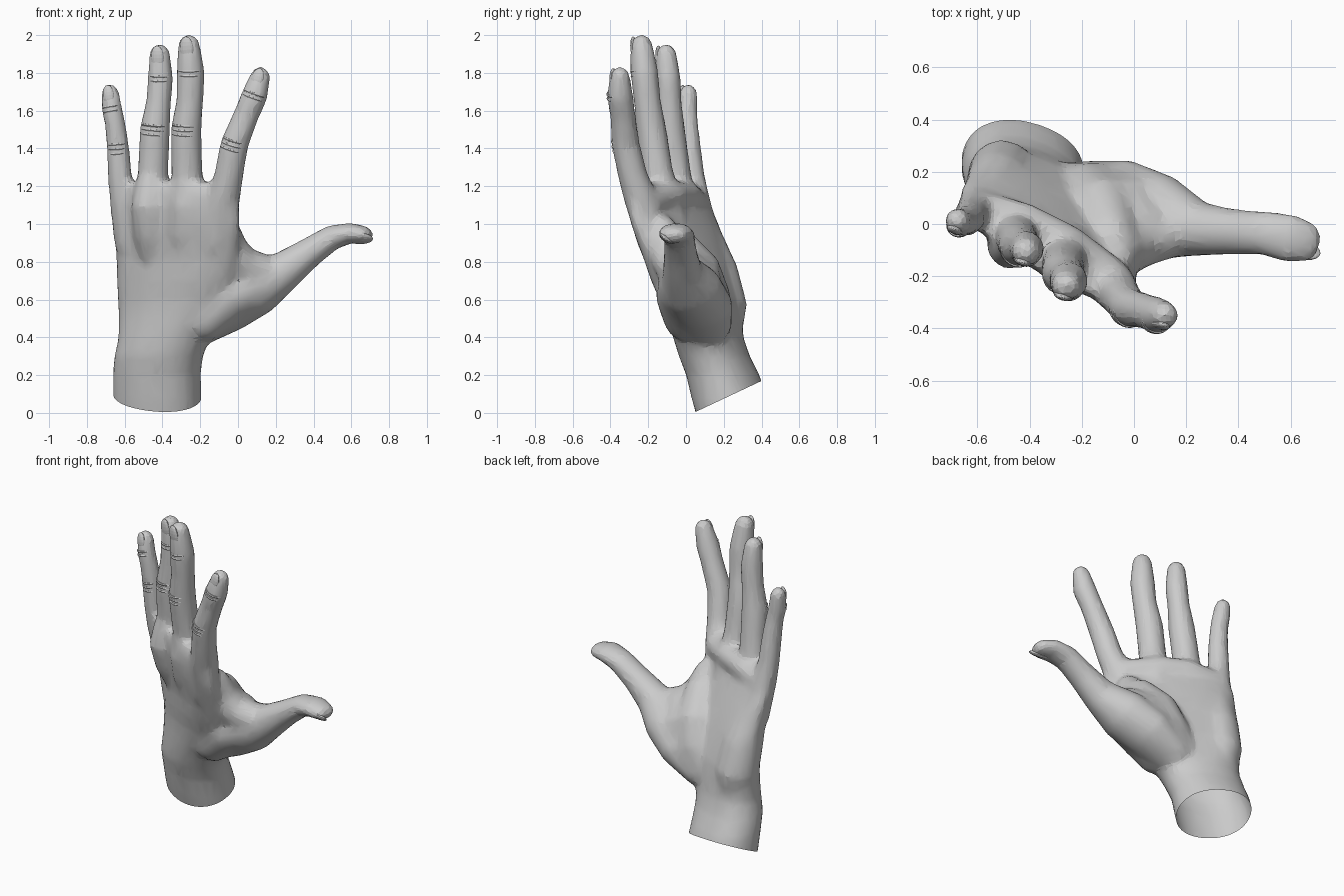
import bpy, bmesh, math
from mathutils import Vector, Matrix

if "Cube" in bpy.data.objects:
    bpy.data.objects.remove(bpy.data.objects["Cube"])

SIDES = 24
GROW = 0.005          # offsets the slight shrink of smoothing
bm = bmesh.new()


def loft(rings):
    """Skin a list of point rings into a closed solid."""
    loops = [[bm.verts.new(p) for p in ring] for ring in rings]
    faces = [bm.faces.new(loops[0]), bm.faces.new(loops[-1][::-1])]
    for a, b in zip(loops, loops[1:]):
        for i in range(SIDES):
            j = (i + 1) % SIDES
            faces.append(bm.faces.new((a[i], b[i], b[j], a[j])))
    bmesh.ops.recalc_face_normals(bm, faces=faces)


def oval(c, u, v, ru, rv, power=2.0):
    pts = []
    for i in range(SIDES):
        t = 2 * math.pi * i / SIDES
        cu, sv = math.cos(t), math.sin(t)
        pts.append(c + u * ru * math.copysign(abs(cu) ** (2 / power), cu)
                   + v * rv * math.copysign(abs(sv) ** (2 / power), sv))
    return pts


def tube(path, ref):
    """Sweep ovals along (x, y, z, ru[, rv]) points, with rounded ends."""
    cs = [Vector(p[:3]) for p in path]
    rings = []
    for i, c in enumerate(cs):
        d = (cs[min(i + 1, len(cs) - 1)] - cs[max(i - 1, 0)]).normalized()
        u = (ref - d * ref.dot(d)).normalized()
        rings.append((c, d, u, d.cross(u), path[i][3] + GROW, path[i][-1] + GROW))
    out = [oval(c, u, v, ru, rv) for c, d, u, v, ru, rv in rings]
    for end, sign in ((0, -1), (-1, 1)):
        c, d, u, v, ru, rv = rings[end]
        for ang in (25, 48, 68, 82):
            s, k = math.sin(math.radians(ang)), math.cos(math.radians(ang))
            ring = oval(c + d * sign * min(ru, rv) * s, u, v, ru * k, rv * k)
            out.append(ring) if sign > 0 else out.insert(0, ring)
    loft(out)


# forearm, wrist and palm: (x, y, z, half width, half depth, turn)
palm = [(-.427, .28, -.10, .233, .187, -21), (-.427, .228, .085, .233, .187, -21),
        (-.43, .195, .20, .233, .178, -22), (-.42, .15, .30, .238, .168, -23),
        (-.39, .118, .40, .25, .158, -25), (-.36, .095, .50, .29, .153, -28),
        (-.33, .07, .60, .325, .15, -28), (-.32, .035, .70, .345, .142, -30),
        (-.32, .01, .80, .365, .127, -32), (-.32, -.025, .90, .375, .118, -32),
        (-.325, -.06, 1.0, .387, .108, -32), (-.33, -.09, 1.1, .383, .094, -31),
        (-.335, -.105, 1.17, .365, .08, -30), (-.34, -.115, 1.22, .33, .055, -29)]
rings = []
for x, y, z, a, b, turn in palm:
    t = math.radians(turn)
    u = Vector((math.cos(t), math.sin(t), 0))
    v = Vector((-math.sin(t), math.cos(t), 0))
    rings.append(oval(Vector((x, y, z)), u, v, a + GROW, b + GROW, 2.15))
loft(rings)

# fingers from base to tip: (x, y, z, radius)
fingers = {
    "index": [(-.12, -.17, .9, .08), (-.075, -.245, 1.15, .083), (-.05, -.28, 1.25, .073),
              (-.02, -.32, 1.42, .070), (.045, -.335, 1.58, .063), (.088, -.35, 1.68, .066),
              (.117, -.35, 1.78, .050)],
    "middle": [(-.25, -.05, .9, .08), (-.26, -.12, 1.15, .085), (-.27, -.15, 1.27, .078),
               (-.275, -.185, 1.5, .077), (-.255, -.205, 1.65, .067), (-.25, -.22, 1.8, .070),
               (-.26, -.235, 1.945, .055)],
    "ring": [(-.42, 0, .9, .08), (-.45, -.04, 1.15, .08), (-.45, -.055, 1.27, .077),
             (-.44, -.085, 1.5, .075), (-.42, -.09, 1.65, .062), (-.41, -.095, 1.77, .063),
             (-.415, -.105, 1.898, .052)],
    "little": [(-.57, .1, .9, .08), (-.605, .055, 1.12, .070), (-.625, .035, 1.25, .060),
               (-.635, .02, 1.4, .056), (-.65, .01, 1.53, .050), (-.668, .005, 1.61, .051),
               (-.677, .012, 1.693, .045)],
}
ACROSS = Vector((.88, -.47, 0))
SIDEWAYS = Vector((0, 1, 0))
for path in fingers.values():
    tube(path, ACROSS)

# knuckle swellings on the back of the hand
tube([(-.44, .02, .78, .06), (-.46, -.035, .95, .09), (-.475, -.085, 1.1, .085),
      (-.46, -.07, 1.22, .075)], ACROSS)
tube([(-.29, -.05, .78, .06), (-.28, -.11, .95, .09), (-.275, -.155, 1.1, .085),
      (-.27, -.15, 1.22, .078)], ACROSS)
# soft pad across the finger roots on the palm side
tube([(-.09, -.2, 1.12, .07), (-.26, -.075, 1.15, .072), (-.42, .005, 1.15, .072),
      (-.57, .055, 1.11, .065)], Vector((0, 0, 1)))

# thumb: (x, y, z, half depth, half height)
tube([(-.2, .1, .46, .14, .10), (-.05, .08, .56, .165, .13), (.1, .025, .66, .16, .138),
      (.25, -.02, .755, .10, .10), (.38, -.03, .85, .083, .075), (.5, -.035, .93, .08, .062),
      (.6, -.055, .953, .09, .050), (.668, -.07, .943, .075, .042)], SIDEWAYS)
# fleshy ball of the thumb
tube([(-.25, .125, .47, .11), (-.165, .10, .6, .135), (-.125, .045, .75, .135),
      (-.09, -.04, .88, .10)], ACROSS)
tube([(-.1, .1, .58, .13), (-.03, .05, .7, .13), (.02, -.01, .77, .10)], ACROSS)
# web between thumb and index finger, and the back of the thumb root
tube([(-.075, -.13, .96, .085), (-.05, -.1, .86, .10), (.03, -.06, .775, .10),
      (.15, -.03, .74, .09)], SIDEWAYS)
tube([(-.17, 0, .50, .115), (-.05, -.02, .62, .135), (.09, -.015, .68, .125)], SIDEWAYS)
# heel of the palm on the little finger side
tube([(-.48, .2, .38, .085), (-.505, .195, .56, .125), (-.525, .155, .75, .115),
      (-.56, .1, .95, .08)], ACROSS)

# fuse all volumes into one skin
mesh = bpy.data.meshes.new("hand")
bm.to_mesh(mesh)
bm.free()
hand = bpy.data.objects.new("hand", mesh)
bpy.context.collection.objects.link(hand)
m = hand.modifiers.new("fuse", 'REMESH')
m.mode = 'VOXEL'
m.voxel_size = 0.014
m = hand.modifiers.new("soften", 'SMOOTH')
m.factor, m.iterations = 0.5, 20
m = hand.modifiers.new("facets", 'DECIMATE')
m.ratio = 0.12
deps = bpy.context.evaluated_depsgraph_get()
skin = bpy.data.meshes.new_from_object(hand.evaluated_get(deps))
hand.modifiers.clear()
hand.data = skin

# slanted open cut at the forearm
bm = bmesh.new()
bm.from_mesh(skin)
bmesh.ops.bisect_plane(bm, geom=bm.verts[:] + bm.edges[:] + bm.faces[:],
                       plane_co=(0, .04, 0), plane_no=(0, -.47, 1), clear_inner=True)
bm.to_mesh(skin)
bm.free()
hand.select_set(True)
bpy.context.view_layer.objects.active = hand
bpy.ops.object.shade_smooth_by_angle(angle=math.radians(12))


def nail(name, c, axis, normal, length, width):
    axis = axis.normalized()
    n = (normal - axis * normal.dot(axis)).normalized()
    s = axis.cross(n)
    bpy.ops.mesh.primitive_uv_sphere_add(segments=16, ring_count=10, radius=1)
    ob = bpy.context.object
    ob.name = name
    rot = Matrix((s, n, axis)).transposed().to_4x4()
    ob.matrix_world = (Matrix.Translation(c + n * -.009) @ rot
                       @ Matrix.Diagonal((width, .018, length, 1)))


# finger nails and knuckle creases
BACK = Vector((-.3, -.95, 0))
for name, path in fingers.items():
    pts = [Vector(p[:3]) for p in path]
    d = pts[-1] - pts[-2]
    r = path[-1][3]
    nail(name + "_nail", pts[-2].lerp(pts[-1], .85) + BACK * r * .95, d, BACK, r * 1.25, r * .7)
    for k, offsets in ((3, (-.025, 0, .025)), (5, (-.012, .012))):
        along = (pts[k + 1] - pts[k - 1]).normalized()
        for o in offsets:
            bpy.ops.mesh.primitive_torus_add(
                major_segments=20, minor_segments=6, major_radius=path[k][3] - .010,
                minor_radius=.007, location=pts[k] + along * o + BACK * .009,
                rotation=along.to_track_quat('Z', 'Y').to_euler())
            bpy.context.object.name = name + "_crease"

# thumb nail
nail("thumb_nail", Vector((.64, -.105, .917)), Vector((1, -.2, 0)),
     Vector((.1, -.6, -.75)), .075, .045)
